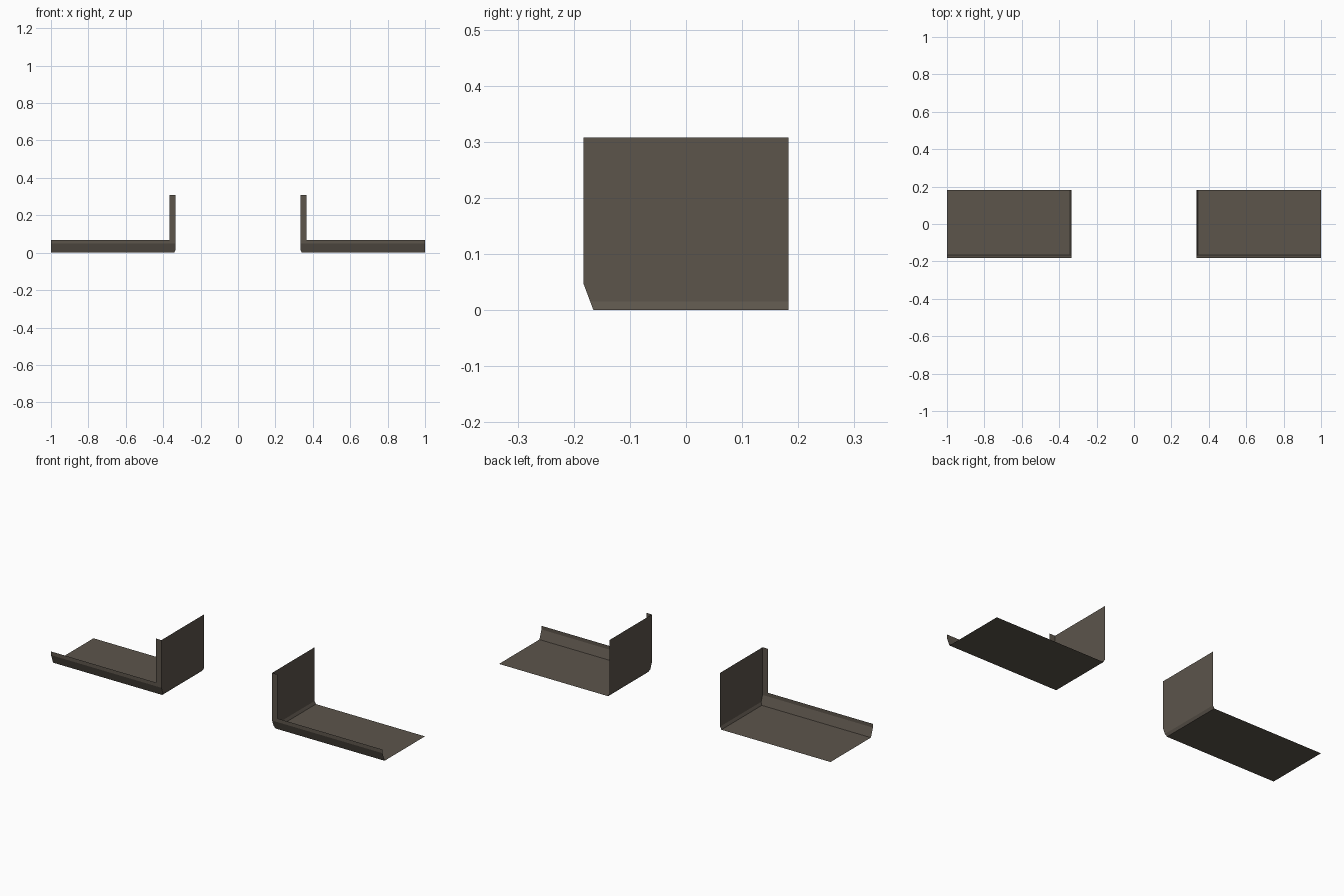
import bpy, bmesh

if "Cube" in bpy.data.objects:
    bpy.data.objects.remove(bpy.data.objects["Cube"])

X0, X1 = 0.334, 1.0          # wall plane, outer end
YF, YL, YB = -0.183, -0.165, 0.183   # front, foot of the lip, back
ZC, ZL, ZT = 0.048, 0.068, 0.308     # lip crease, lip top, wall top
CX, CZ = 0.008, 0.015        # small bevel between wall and floor
FL = 0.033                   # width of the wall's front flange
YC = YL + (YF - YL) * CZ / ZC        # front of the wall at bevel height

mat = bpy.data.materials.new("dark taupe")
mat.diffuse_color = (0.107, 0.090, 0.071, 1)
mat.use_nodes = True
mat.node_tree.nodes["Principled BSDF"].inputs["Base Color"].default_value = mat.diffuse_color


def sheet(name, faces):
    """Thin sheet part on the right, mirrored to the left."""
    bm = bmesh.new()
    for pts in faces:
        bm.faces.new([bm.verts.new(p) for p in pts])
    bmesh.ops.remove_doubles(bm, verts=bm.verts, dist=1e-5)
    me = bpy.data.meshes.new(name)
    bm.to_mesh(me)
    bm.free()
    me.materials.append(mat)
    ob = bpy.data.objects.new(name, me)
    bpy.context.collection.objects.link(ob)
    m = ob.modifiers.new("mirror", 'MIRROR')
    m.use_mirror_merge = False
    return ob


# floor panel
sheet("floor_panel", [
    [(X0 + CX, YL, 0), (X0 + CX, YB, 0), (X1, YB, 0), (X1, YL, 0)]])

# upright wall with bevelled foot
sheet("upright_wall", [
    [(X0, YC, CZ), (X0, YF, ZC), (X0, YF, ZT), (X0, YB, ZT), (X0, YB, CZ)],
    [(X0 + CX, YL, 0), (X0, YC, CZ), (X0, YB, CZ), (X0 + CX, YB, 0)]])

# turned-up front lip: slanted lower face, vertical upper face
sheet("front_lip", [
    [(X0 + CX, YL, 0), (X1, YL, 0), (X1, YF, ZC), (X0, YF, ZC), (X0, YC, CZ)],
    [(X0, YF, ZC), (X1, YF, ZC), (X1, YF, ZL), (X0, YF, ZL)]])

# narrow flange up the front edge of the wall
sheet("wall_flange", [
    [(X0, YF, ZL), (X0 + FL, YF, ZL), (X0 + FL, YF, ZT), (X0, YF, ZT)]])
